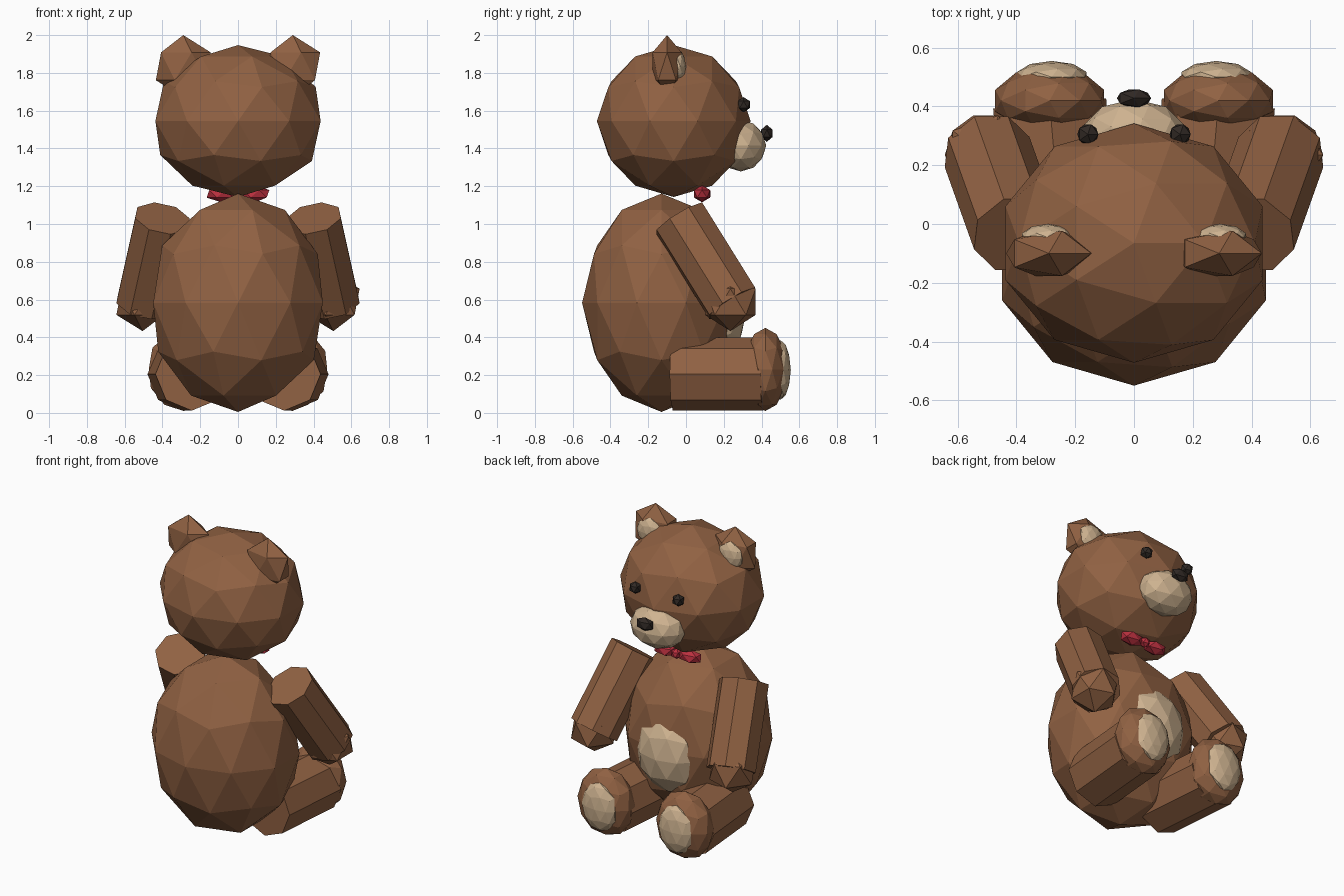
import bpy
from mathutils import Vector

if "Cube" in bpy.data.objects:
    bpy.data.objects.remove(bpy.data.objects["Cube"])


def material(name, rgb):
    m = bpy.data.materials.new(name)
    m.diffuse_color = (*rgb, 1)
    m.use_nodes = True
    m.node_tree.nodes["Principled BSDF"].inputs["Base Color"].default_value = m.diffuse_color
    return m


BROWN = material("brown_fur", (0.28, 0.12, 0.055))
TAN = material("tan_fur", (0.62, 0.45, 0.28))
DARK = material("dark", (0.03, 0.022, 0.018))
RED = material("red", (0.5, 0.03, 0.05))


def ball(name, loc, radii, mat, level=2):
    """Faceted ellipsoid."""
    bpy.ops.mesh.primitive_ico_sphere_add(subdivisions=level, radius=1, location=loc)
    ob = bpy.context.object
    ob.name = name
    ob.scale = radii
    ob.data.materials.append(mat)
    return ob


def limb(name, start, end, radius, mat):
    """Eight-sided prism between two points."""
    a, b = Vector(start), Vector(end)
    d = b - a
    bpy.ops.mesh.primitive_cylinder_add(vertices=8, radius=radius, depth=d.length,
                                        location=(a + b) / 2)
    ob = bpy.context.object
    ob.name = name
    ob.rotation_mode = 'QUATERNION'
    ob.rotation_quaternion = d.to_track_quat('Z', 'Y')
    ob.data.materials.append(mat)
    return ob


# Torso and head (the face looks towards +y, as on the grids)
ball("body", (0, -0.13, 0.583), (0.472, 0.42, 0.578), BROWN)
ball("belly_patch", (0, 0.15, 0.54), (0.23, 0.17, 0.27), TAN)
ball("head", (0, -0.065, 1.545), (0.46, 0.407, 0.402), BROWN)
ball("muzzle", (0, 0.29, 1.415), (0.185, 0.135, 0.137), TAN)
ball("nose", (0, 0.428, 1.48), (0.065, 0.035, 0.045), DARK, 1)

# Bow tie knot
ball("bow_knot", (0, 0.10, 1.16), (0.035, 0.035, 0.035), RED, 1)

for s, side in ((-1, "left"), (1, "right")):
    # Head details
    ball(f"ear_{side}", (0.29 * s, -0.10, 1.835), (0.162, 0.09, 0.165), BROWN, 1)
    ball(f"inner_ear_{side}", (0.295 * s, -0.045, 1.835), (0.09, 0.045, 0.09), TAN)
    ball(f"eye_{side}", (0.157 * s, 0.305, 1.632), (0.04, 0.04, 0.04), DARK, 1)
    ball(f"bow_loop_{side}", (0.09 * s, 0.085, 1.16), (0.085, 0.05, 0.045), RED, 1)
    # Arm with hand
    limb(f"arm_{side}", (0.40 * s, -0.035, 1.03), (0.50 * s, 0.245, 0.58), 0.153, BROWN)
    ball(f"hand_{side}", (0.505 * s, 0.235, 0.588), (0.155, 0.157, 0.155), BROWN, 1)
    # Leg with foot and sole
    limb(f"leg_{side}", (0.245 * s, -0.07, 0.205), (0.287 * s, 0.41, 0.205), 0.193, BROWN)
    ball(f"foot_{side}", (0.287 * s, 0.42, 0.23), (0.195, 0.118, 0.22), BROWN)
    ball(f"sole_patch_{side}", (0.28 * s, 0.50, 0.227), (0.125, 0.055, 0.158), TAN)
